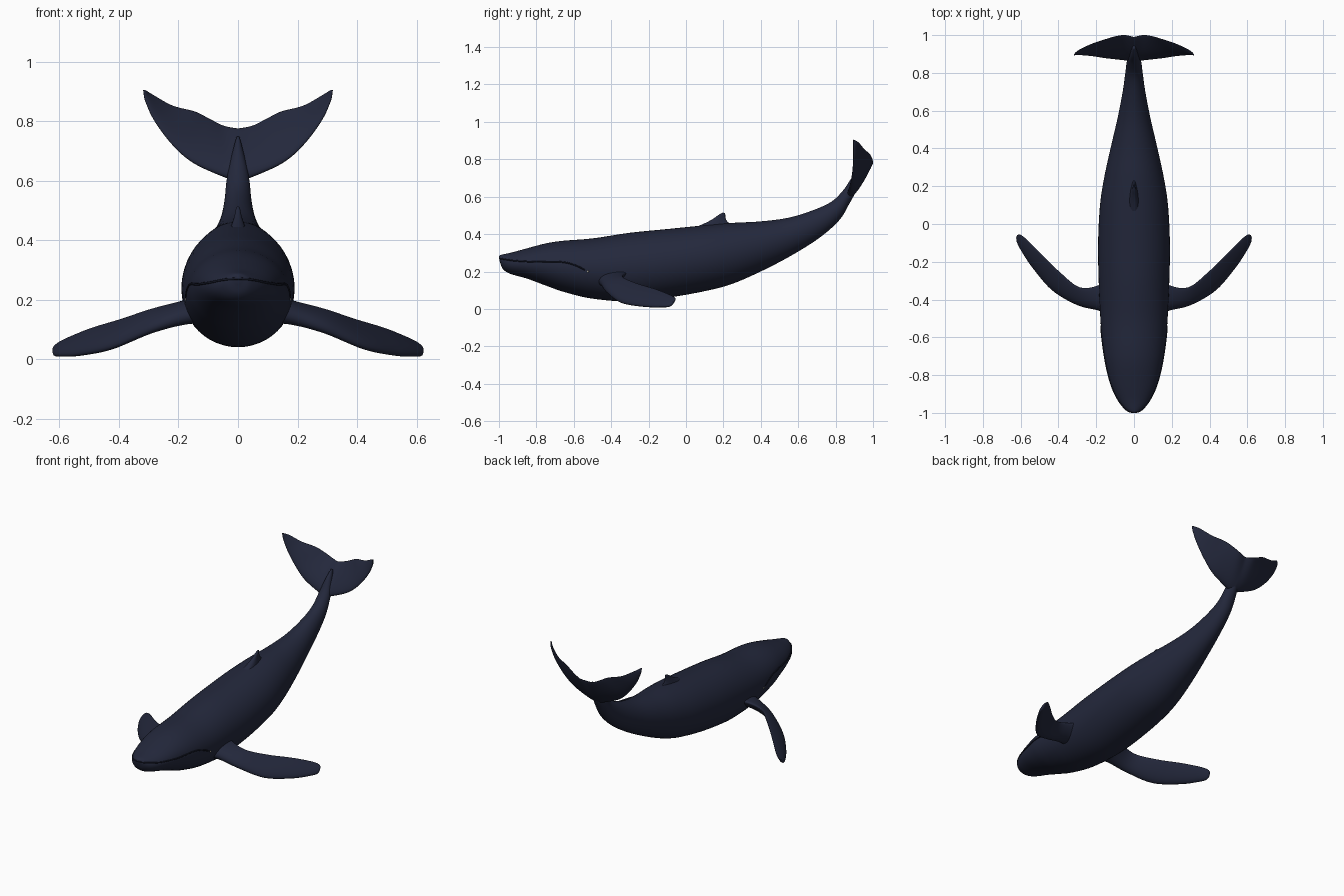
import bpy, bmesh, math
from mathutils import Vector
from mathutils.bvhtree import BVHTree

if "Cube" in bpy.data.objects:
    bpy.data.objects.remove(bpy.data.objects["Cube"])


def material(name, rgb):
    m = bpy.data.materials.new(name)
    m.diffuse_color = (*rgb, 1)
    m.use_nodes = True
    m.node_tree.nodes["Principled BSDF"].inputs["Base Color"].default_value = m.diffuse_color
    return m


skin = material("navy_skin", (0.017, 0.021, 0.045))
dark = material("dark_crease", (0.008, 0.010, 0.022))
pale = material("pale_eye", (0.35, 0.33, 0.28))


def smooth_stations(stations, sub):
    """Catmull-Rom through (p, q, thickness) stations."""
    rows = [Vector((*p, *q, t)) for p, q, t in stations]
    rows = [2 * rows[0] - rows[1]] + rows + [2 * rows[-1] - rows[-2]]
    out = []
    for i in range(1, len(rows) - 2):
        a, b, c, d = rows[i - 1:i + 3]
        for k in range(sub):
            u = k / sub
            out.append(0.5 * (2 * b + (c - a) * u + (2 * a - 5 * b + 4 * c - d) * u**2
                              + (3 * b - a - 3 * c + d) * u**3))
    out.append(rows[-2])
    return [(Vector(r[0:3]), Vector(r[3:6]), max(r[6], 0.001)) for r in out]


def loft(name, stations, side=None, bias=0.0, mirror=False, sides=32, sub=6):
    """Skin oval rings spanning p..q; bias moves the thickness toward p."""
    rows = smooth_stations(stations, sub)
    mids = [(p + q) / 2 for p, q, t in rows]
    bm = bmesh.new()
    rings = []
    for i, (p, q, t) in enumerate(rows):
        if side:
            n = Vector(side)
        else:
            span = mids[min(i + 1, len(mids) - 1)] - mids[max(i - 1, 0)]
            n = (p - q).cross(span).normalized()
        ring = []
        for k in range(sides):
            a = 2 * math.pi * k / sides
            c, s = math.cos(a), math.sin(a)
            ring.append(bm.verts.new(mids[i] + (p - q) / 2 * c + n * t * s * (1 + bias * c)))
        rings.append(ring)
    for r0, r1 in zip(rings, rings[1:]):
        for k in range(sides):
            j = (k + 1) % sides
            bm.faces.new((r0[k], r0[j], r1[j], r1[k]))
    bm.faces.new(rings[0])
    bm.faces.new(rings[-1])
    bmesh.ops.recalc_face_normals(bm, faces=bm.faces)
    for f in bm.faces:
        f.smooth = True
    me = bpy.data.meshes.new(name)
    bm.to_mesh(me)
    tree = BVHTree.FromBMesh(bm)
    bm.free()
    me.materials.append(skin)
    ob = bpy.data.objects.new(name, me)
    bpy.context.collection.objects.link(ob)
    if mirror:
        m = ob.modifiers.new("mirror", 'MIRROR')
        m.use_bisect_axis[0] = True
    return tree


# body: top y, top z, bottom y, bottom z, half width
profile = [
    (-1.0, .283, -.997, .258, .008), (-.985, .290, -.98, .215, .045),
    (-.93, .302, -.94, .188, .085), (-.85, .324, -.85, .162, .122),
    (-.75, .350, -.75, .125, .148), (-.66, .364, -.65, .090, .165),
    (-.5, .377, -.5, .055, .178), (-.3, .407, -.3, .040, .187),
    (-.1, .427, -.1, .060, .190), (.1, .447, .1, .095, .180),
    (.25, .460, .25, .135, .157), (.4, .468, .42, .210, .122),
    (.55, .488, .58, .295, .086), (.68, .528, .72, .385, .060),
    (.78, .575, .82, .475, .046), (.845, .640, .872, .560, .038),
    (.885, .700, .925, .660, .022), (.93, .750, .945, .735, .006)]
body = loft("body", [((0, a, b), (0, c, d), w) for a, b, c, d, w in profile],
            side=(1, 0, 0), sides=48)

# tail flukes: leading edge, trailing edge, half thickness
loft("tail_flukes", [
    ((-.03, .865, .600), (-.03, .990, .775), .022),
    ((.00, .865, .600), (.00, .990, .775), .022),
    ((.05, .870, .615), (.05, 1.0, .785), .020),
    ((.15, .880, .660), (.10, .993, .810), .015),
    ((.22, .890, .720), (.145, .980, .832), .011),
    ((.28, .895, .800), (.22, .955, .852), .008),
    ((.31, .895, .865), (.285, .925, .888), .006),
    ((.318, .893, .905), (.308, .903, .902), .003)],
    bias=0.5, mirror=True)

# flippers: leading edge, trailing edge, half thickness
loft("flippers", [
    ((.12, -.48, .150), (.12, -.27, .200), .040),
    ((.19, -.455, .130), (.19, -.325, .190), .030),
    ((.30, -.425, .090), (.29, -.335, .168), .021),
    ((.43, -.350, .035), (.39, -.258, .135), .018),
    ((.535, -.230, .013), (.49, -.160, .105), .015),
    ((.595, -.140, .010), (.565, -.085, .075), .012),
    ((.618, -.095, .012), (.600, -.058, .058), .009),
    ((.623, -.075, .025), (.618, -.058, .045), .004)],
    bias=0.4, mirror=True)

# dorsal fin
loft("dorsal_fin", [
    ((0, .00, .415), (0, .26, .440), .030),
    ((0, .10, .458), (0, .225, .464), .018),
    ((0, .145, .482), (0, .212, .484), .011),
    ((0, .175, .503), (0, .210, .503), .007),
    ((0, .197, .515), (0, .208, .513), .002)],
    side=(1, 0, 0), bias=0.4, sides=20)


# mouth crease, laid on the body surface
def on_skin(y, z):
    hit = body.ray_cast(Vector((1, y, z)), Vector((-1, 0, 0)))[0]
    return hit if hit else Vector((0, y, z))


line = [on_skin(y, z) for y, z in [
    (-.985, .268), (-.96, .264), (-.92, .258), (-.86, .254), (-.80, .251), (-.74, .252),
    (-.68, .252), (-.63, .245), (-.58, .228), (-.54, .208)]]
points = [Vector((-v.x, v.y, v.z)) for v in reversed(line)] + [Vector((0, -.997, .27))] + line
cu = bpy.data.curves.new("mouth_line", 'CURVE')
cu.dimensions = '3D'
cu.bevel_depth = 0.004
cu.bevel_resolution = 2
sp = cu.splines.new('BEZIER')
sp.bezier_points.add(len(points) - 1)
for bp, v in zip(sp.bezier_points, points):
    bp.co = v
    bp.handle_left_type = bp.handle_right_type = 'AUTO'
cu.materials.append(dark)
bpy.context.collection.objects.link(bpy.data.objects.new("mouth_line", cu))

# eyes
for s, label in ((1, "right"), (-1, "left")):
    v = on_skin(-.525, .2)
    bpy.ops.mesh.primitive_uv_sphere_add(segments=12, ring_count=8, radius=.006,
                                         location=(s * (v.x - .002), v.y, v.z))
    eye = bpy.context.object
    eye.name = "eye_" + label
    eye.data.materials.append(pale)
    bpy.ops.object.shade_smooth()
